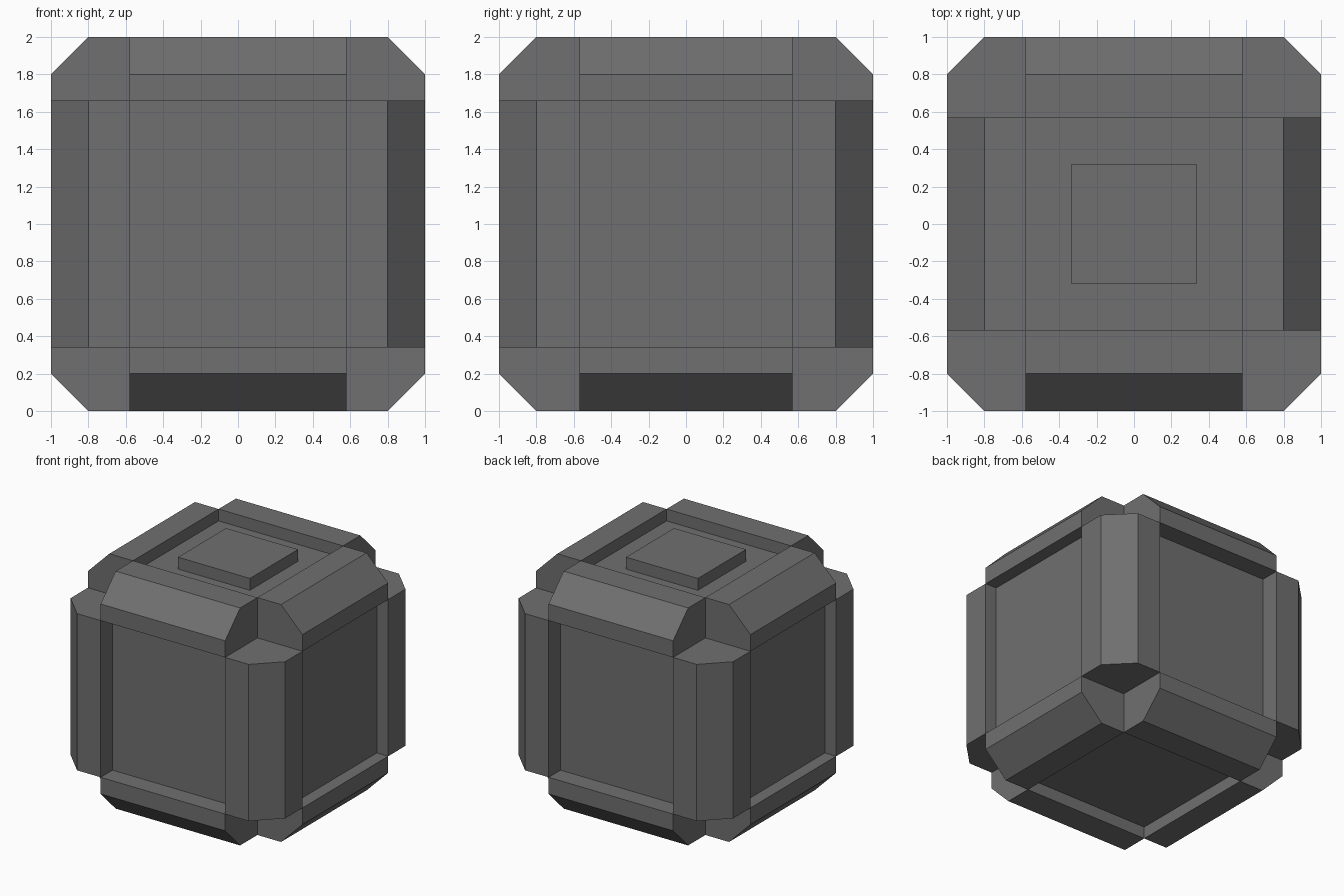
import bpy, bmesh
from mathutils import Vector

if "Cube" in bpy.data.objects:
    bpy.data.objects.remove(bpy.data.objects["Cube"])

INNER = (0.58, 0.57, 0.66)    # half size of the opening between edge bars
PANEL = (0.895, 0.842, 0.90)  # half depth of the recessed panels
OUTER, CHAMFER = 1.0, 0.8
CENTRE = Vector((0, 0, 1))
NAMES = "xyz"

dark = bpy.data.materials.new("dark_grey")
dark.diffuse_color = (0.16, 0.16, 0.16, 1)
dark.use_nodes = True
dark.node_tree.nodes["Principled BSDF"].inputs["Base Color"].default_value = dark.diffuse_color


def finish(name, bm):
    bmesh.ops.recalc_face_normals(bm, faces=bm.faces)
    mesh = bpy.data.meshes.new(name)
    bm.to_mesh(mesh)
    bm.free()
    mesh.materials.append(dark)
    obj = bpy.data.objects.new(name, mesh)
    bpy.context.collection.objects.link(obj)
    return obj


def box(name, half, centre):
    bm = bmesh.new()
    bmesh.ops.create_cube(bm, size=2)
    for v in bm.verts:
        v.co = Vector(v.co[i] * half[i] for i in range(3)) + centre
    return finish(name, bm)


def edge_bar(axis, s, t):
    """Chamfered five-sided bar running along one edge of the cube."""
    b, c = [i for i in range(3) if i != axis]
    profile = [(INNER[b], INNER[c]), (OUTER, INNER[c]), (OUTER, CHAMFER),
               (CHAMFER, OUTER), (INNER[b], OUTER)]
    bm = bmesh.new()
    verts = []
    for p, q in profile:
        co = CENTRE.copy()
        co[axis] -= INNER[axis]
        co[b] += s * p
        co[c] += t * q
        verts.append(bm.verts.new(co))
    face = bm.faces.new(verts)
    new = bmesh.ops.extrude_face_region(bm, geom=[face], use_keep_orig=True)["geom"]
    step = Vector((0, 0, 0))
    step[axis] = 2 * INNER[axis]
    bmesh.ops.translate(bm, vec=step,
                        verts=[g for g in new if isinstance(g, bmesh.types.BMVert)])
    return finish("edge_bar_" + NAMES[axis], bm)


# Twelve chamfered edge bars
for axis in range(3):
    for s in (-1, 1):
        for t in (-1, 1):
            edge_bar(axis, s, t)

# Recessed panels on all six sides: one block through the core per axis
for axis in range(3):
    half = list(INNER)
    half[axis] = PANEL[axis]
    box("panel_block_" + NAMES[axis], half, CENTRE)

# Raised pad on the top panel
box("top_pad", (0.335, 0.32, 0.05), Vector((0, 0, 1.95)))
